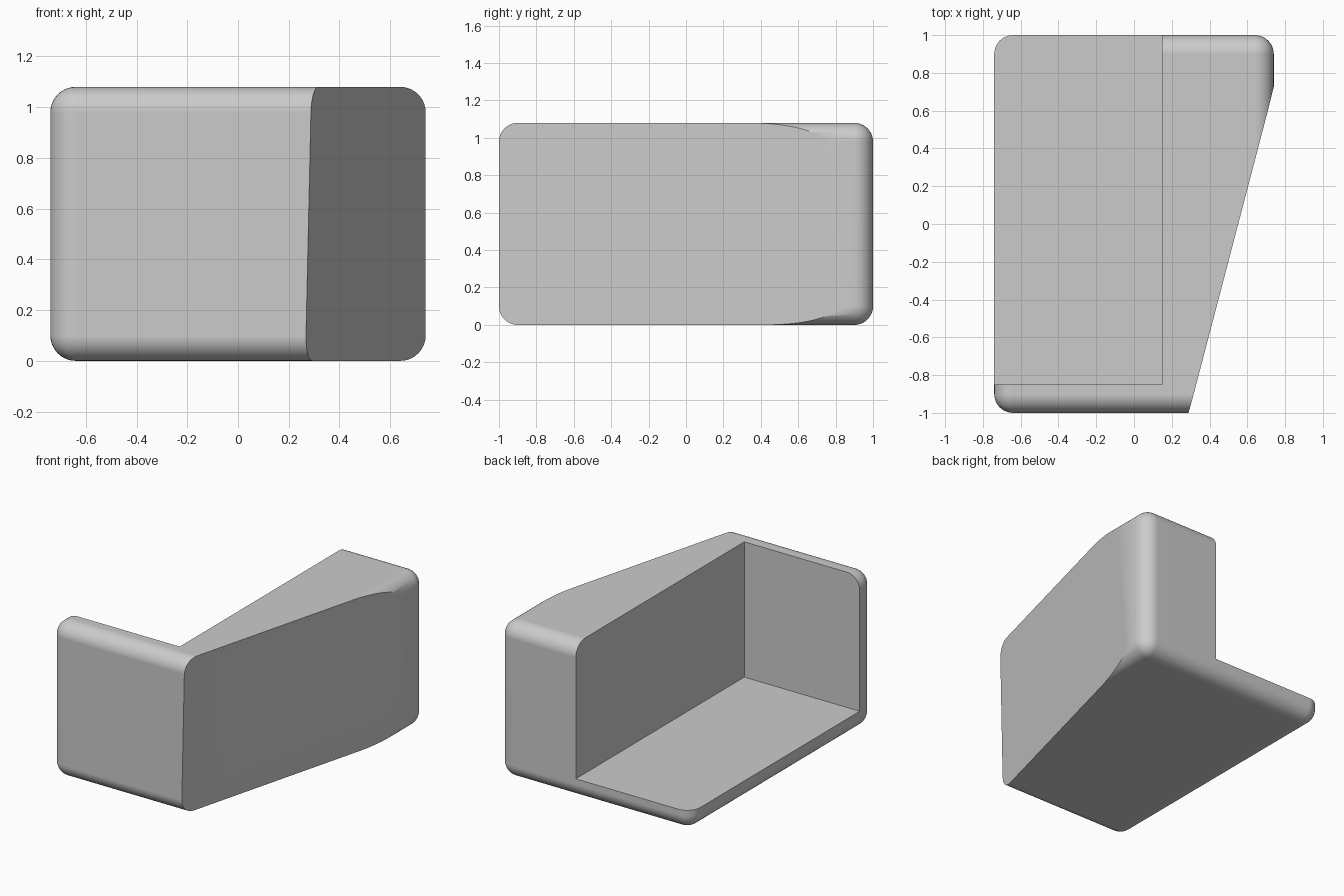
import bpy, bmesh
from mathutils import Vector

cube = bpy.data.objects.get("Cube")
if cube:
    bpy.data.objects.remove(cube, do_unlink=True)

SIZE = Vector((1.48, 2.0, 1.08))
RADIUS = 0.1


def box(name, low, high, radius=0.0, plane=None):
    """Box between two corners, optionally rounded and trimmed by a plane."""
    bm = bmesh.new()
    bmesh.ops.create_cube(bm, size=1)
    for v in bm.verts:
        v.co = [(a + b) / 2 + c * (b - a) for a, b, c in zip(low, high, v.co)]
    if radius:
        bmesh.ops.bevel(bm, geom=bm.edges[:], offset=radius, segments=10,
                        profile=0.5, affect='EDGES')
    if plane:
        point, normal = plane
        cut = bmesh.ops.bisect_plane(bm, geom=bm.verts[:] + bm.edges[:] + bm.faces[:],
                                     plane_co=point, plane_no=normal, clear_outer=True)
        rim = [e for e in cut["geom_cut"] if isinstance(e, bmesh.types.BMEdge)]
        bmesh.ops.contextual_create(bm, geom=rim)
    bmesh.ops.recalc_face_normals(bm, faces=bm.faces[:])
    mesh = bpy.data.meshes.new(name)
    bm.to_mesh(mesh)
    bm.free()
    obj = bpy.data.objects.new(name, mesh)
    bpy.context.collection.objects.link(obj)
    return obj


# Plain grey material
grey = bpy.data.materials.new("light_grey")
grey.use_nodes = True
color = (0.6, 0.6, 0.6, 1)
grey.diffuse_color = color
grey.node_tree.nodes["Principled BSDF"].inputs["Base Color"].default_value = color

# Rounded block with its slanted, slightly leaning side
half = SIZE / 2
slant = (Vector((0.288, -1, 1.0)), Vector((1, -0.262, -0.022)).normalized())
body = box("bracket_body", (-half.x, -half.y, 0), (half.x, half.y, SIZE.z), RADIUS, slant)
body.data.materials.append(grey)

# Open recess leaving a front wall, a floor and the slanted side wall
cutter = box("recess_cutter", (-1.5, -0.85, 0.14), (0.147, 1.5, 1.5))
cutter.hide_render = True
mod = body.modifiers.new("recess", 'BOOLEAN')
mod.operation = 'DIFFERENCE'
mod.solver = 'EXACT'
mod.object = cutter
bpy.context.view_layer.objects.active = body
body.select_set(True)
bpy.ops.object.modifier_apply(modifier=mod.name)
bpy.data.objects.remove(cutter, do_unlink=True)

# Smooth rounded edges, sharp recess corners
bpy.ops.object.shade_smooth_by_angle(angle=0.5)
weighted = body.modifiers.new("flat_faces", 'WEIGHTED_NORMAL')
weighted.keep_sharp = True
